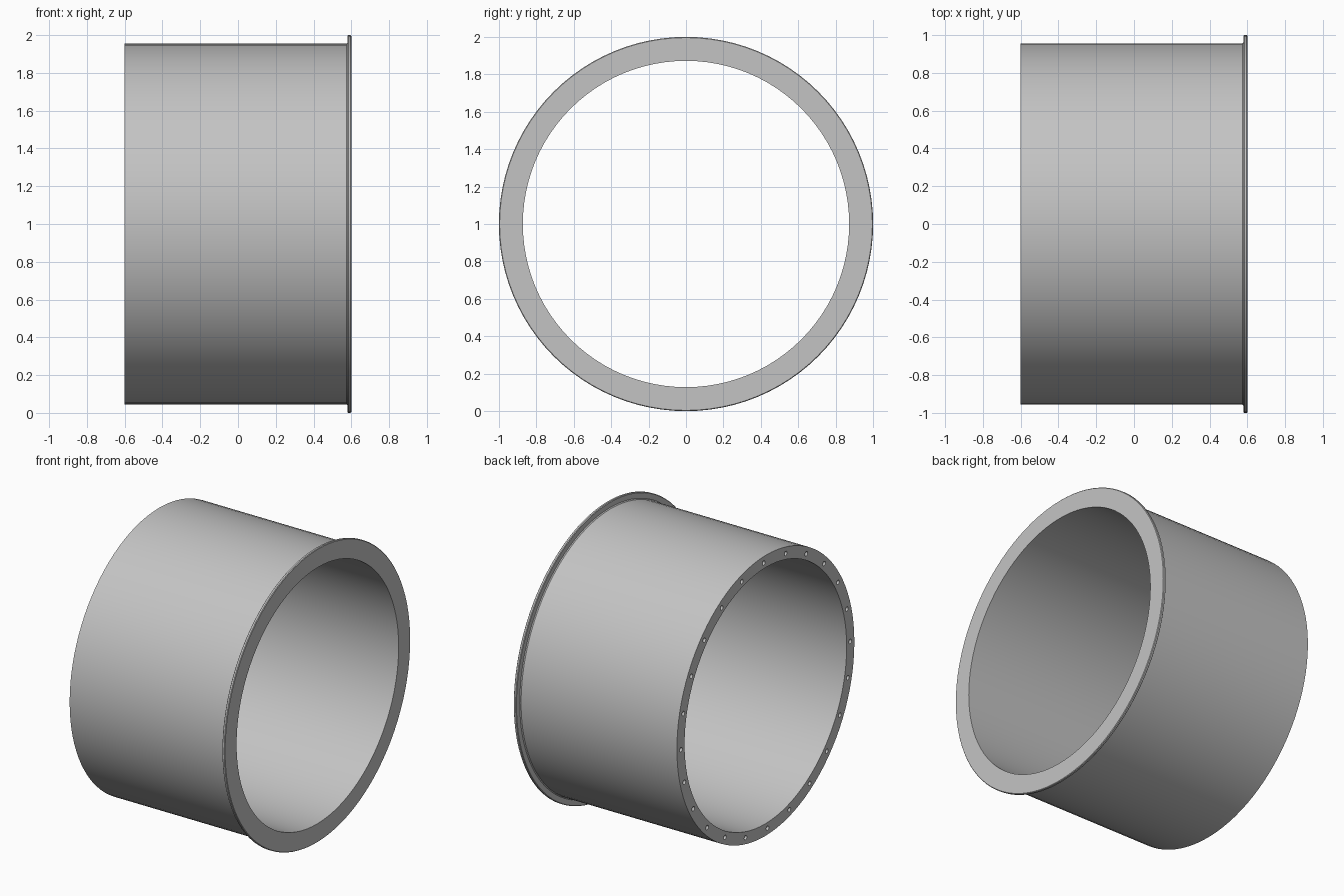
import bpy, bmesh, math
from mathutils import Matrix, Vector

cube = bpy.data.objects.get("Cube")
if cube:
    bpy.data.objects.remove(cube, do_unlink=True)

SIDES = 96
BOLTS = 24
CENTRE = Vector((0, 0, 1))

grey = bpy.data.materials.new("steel_grey")
grey.use_nodes = True
colour = (0.55, 0.55, 0.55, 1)
grey.diffuse_color = colour
grey.node_tree.nodes["Principled BSDF"].inputs["Base Color"].default_value = colour


def make_object(name, bm):
    bmesh.ops.recalc_face_normals(bm, faces=bm.faces)
    mesh = bpy.data.meshes.new(name)
    bm.to_mesh(mesh)
    bm.free()
    obj = bpy.data.objects.new(name, mesh)
    bpy.context.collection.objects.link(obj)
    mesh.materials.append(grey)
    return obj


def lathe(name, profile):
    """Spin a closed (x, radius) outline about the pipe axis."""
    bm = bmesh.new()
    verts = [bm.verts.new((x, 0, 1 + r)) for x, r in profile]
    edges = [bm.edges.new((a, b)) for a, b in zip(verts, verts[1:] + verts[:1])]
    bmesh.ops.spin(bm, geom=verts + edges, cent=CENTRE, axis=(1, 0, 0),
                   angle=math.tau, steps=SIDES, use_merge=True)
    bmesh.ops.remove_doubles(bm, verts=bm.verts, dist=1e-5)
    return make_object(name, bm)


# Pipe wall with a thin flange and a small weld fillet behind it
pipe = lathe("flanged_pipe", [
    (-0.6, 0.872), (-0.6, 0.955), (0.574, 0.955), (0.58, 0.961),
    (0.58, 0.996), (0.584, 1.0), (0.596, 1.0), (0.6, 0.996), (0.6, 0.872)])

# Ring of blind bolt holes in the plain end
bm = bmesh.new()
for i in range(BOLTS):
    angle = math.tau * i / BOLTS + math.radians(1.3)
    place = Vector((-0.6, 0.911 * math.sin(angle), 1 + 0.911 * math.cos(angle)))
    bmesh.ops.create_cone(
        bm, cap_ends=True, segments=16, radius1=0.015, radius2=0.015, depth=0.16,
        matrix=Matrix.Translation(place) @ Matrix.Rotation(math.pi / 2, 4, "Y"))
cutter = make_object("bolt_hole_cutter", bm)
cutter.hide_render = True

cut = pipe.modifiers.new("bolt_holes", "BOOLEAN")
cut.operation = "DIFFERENCE"
cut.solver = "EXACT"
cut.object = cutter

for obj in bpy.context.selected_objects:
    obj.select_set(False)
bpy.context.view_layer.objects.active = pipe
pipe.select_set(True)
bpy.ops.object.modifier_apply(modifier=cut.name)
bpy.data.objects.remove(cutter, do_unlink=True)
bpy.ops.object.shade_smooth_by_angle(angle=math.radians(30))
